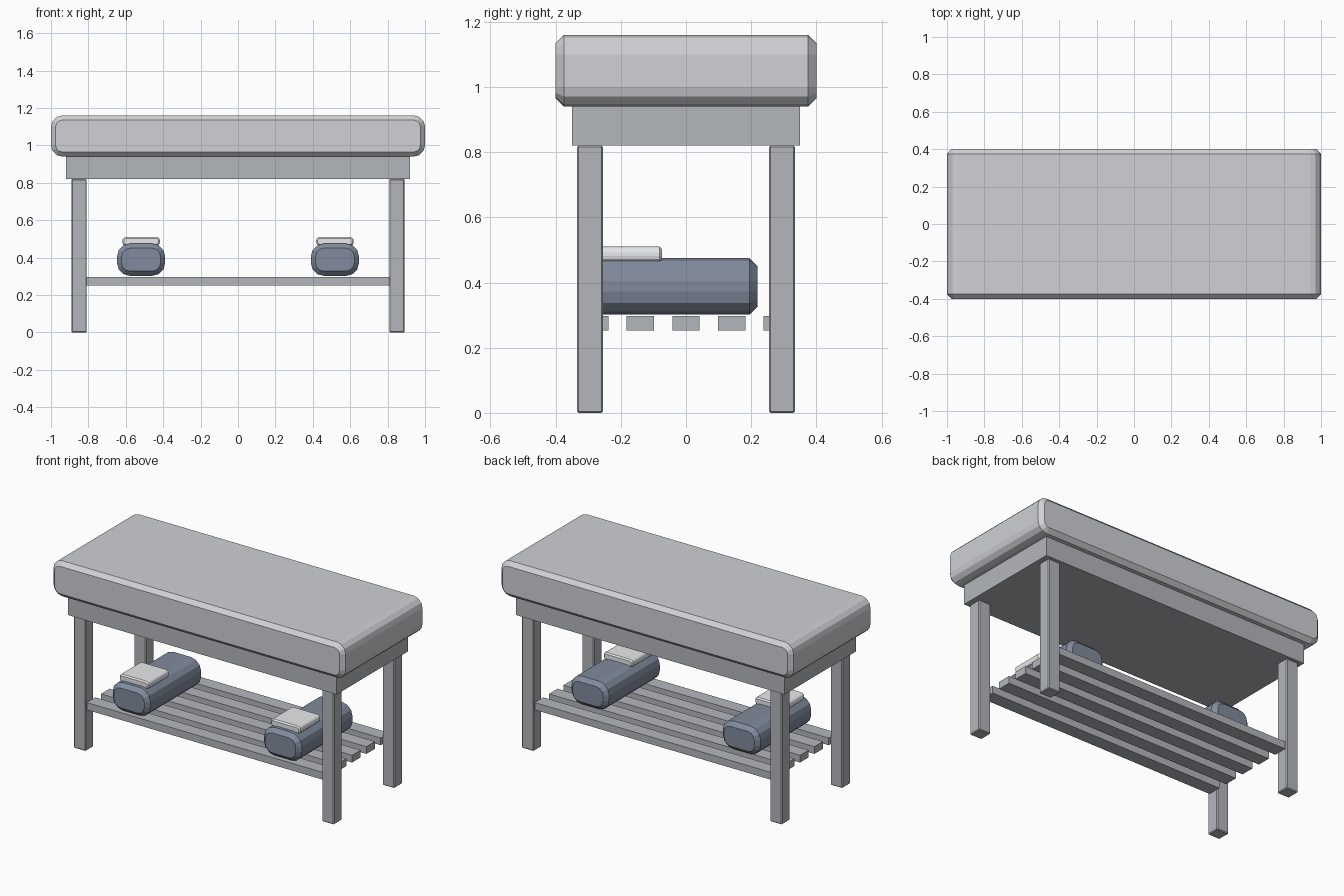
import bpy, bmesh, math

if "Cube" in bpy.data.objects:
    bpy.data.objects.remove(bpy.data.objects["Cube"])


def material(name, rgb):
    m = bpy.data.materials.new(name)
    m.diffuse_color = (*rgb, 1)
    m.use_nodes = True
    m.node_tree.nodes["Principled BSDF"].inputs["Base Color"].default_value = m.diffuse_color
    return m


def finish(name, bm, mat=None):
    bmesh.ops.recalc_face_normals(bm, faces=bm.faces)
    me = bpy.data.meshes.new(name)
    bm.to_mesh(me)
    bm.free()
    if mat:
        me.materials.append(mat)
    ob = bpy.data.objects.new(name, me)
    bpy.context.collection.objects.link(ob)
    return ob


def box(name, x, y, z, bevel=0, mat=None):
    """Box from (min, max) ranges, with an optional edge bevel."""
    bm = bmesh.new()
    bmesh.ops.create_cube(bm, size=1)
    for v in bm.verts:
        v.co = [sum(r) / 2 + c * (r[1] - r[0]) for c, r in zip(v.co, (x, y, z))]
    if bevel:
        bmesh.ops.bevel(bm, geom=bm.edges[:], offset=bevel, segments=1,
                        profile=0.5, affect='EDGES')
    return finish(name, bm, mat)


def padded(name, x, y, z, radius, chamfer, mat=None, segs=3):
    """Rounded rectangle in xz, run along y, with chamfered ends."""
    bm = bmesh.new()
    cx, cz = sum(x) / 2, sum(z) / 2
    hx, hz = (x[1] - x[0]) / 2, (z[1] - z[0]) / 2

    def ring(py, inset):
        r = radius - inset
        out = []
        for q, (sx, sz) in enumerate(((1, 1), (-1, 1), (-1, -1), (1, -1))):
            for i in range(segs + 1):
                a = math.pi / 2 * (q + i / segs)
                out.append(bm.verts.new((
                    cx + sx * (hx - radius) + r * math.cos(a), py,
                    cz + sz * (hz - radius) + r * math.sin(a))))
        return out

    rings = [ring(y[0], chamfer), ring(y[0] + chamfer, 0),
             ring(y[1] - chamfer, 0), ring(y[1], chamfer)]
    n = len(rings[0])
    for a, b in zip(rings, rings[1:]):
        for i in range(n):
            j = (i + 1) % n
            bm.faces.new((a[i], a[j], b[j], b[i]))
    bm.faces.new(rings[0])
    bm.faces.new(rings[-1])
    return finish(name, bm, mat)


cushion_mat = material("cushion_grey", (0.62, 0.64, 0.67))
frame_mat = material("frame_grey", (0.45, 0.47, 0.50))
roll_mat = material("roll_dark", (0.22, 0.26, 0.34))
towel_mat = material("towel_light", (0.80, 0.82, 0.84))

# Table top: cushion on a solid frame
padded("cushion", (-1, 1), (-0.4, 0.4), (0.94, 1.16), 0.06, 0.025, cushion_mat)
box("frame", (-0.92, 0.92), (-0.35, 0.35), (0.82, 0.94), 0, frame_mat)

# Legs
for sx, side in ((-1, "left"), (1, "right")):
    for sy, end in ((-1, "front"), (1, "back")):
        cx, cy = sx * 0.85, sy * 0.295
        box(f"{end}_{side}_leg", (cx - 0.041, cx + 0.041),
            (cy - 0.04, cy + 0.04), (0, 0.82), 0.005, frame_mat)

# Slatted shelf
for i in range(5):
    cy = (i - 2) * 0.14
    box(f"shelf_slat_{i + 1}", (-0.81, 0.81), (cy - 0.042, cy + 0.042),
        (0.252, 0.297), 0, frame_mat)

# Bolsters with folded towels on top
for sx, side in ((-1, "left"), (1, "right")):
    cx = sx * 0.518
    padded(f"{side}_bolster", (cx - 0.129, cx + 0.129), (-0.325, 0.22),
           (0.302, 0.475), 0.07, 0.025, roll_mat)
    padded(f"{side}_towel", (cx - 0.1, cx + 0.1), (-0.28, -0.073),
           (0.463, 0.51), 0.018, 0.008, towel_mat)
